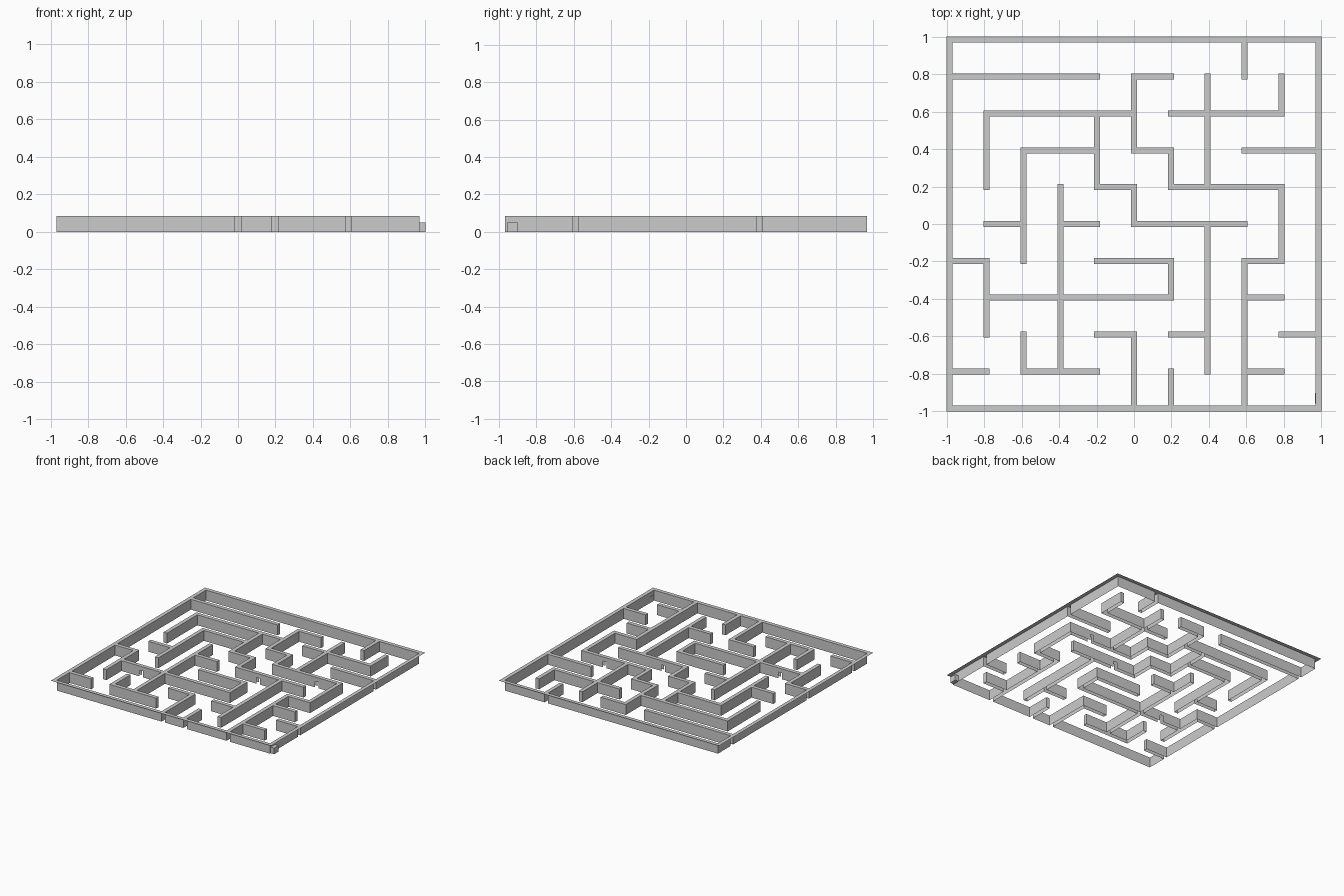
import bpy, bmesh

if "Cube" in bpy.data.objects:
    bpy.data.objects.remove(bpy.data.objects["Cube"])

N, W, H, NOTCH = 10, 0.032, 0.085, 0.05
PITCH = (2 - W) / N

# Grid lines: every wall line has a low and a high edge
lines = []
for i in range(N + 1):
    lines += [-1 + PITCH * i, -1 + PITCH * i + W]

# Horizontal walls: row -> (start node, end node)
rows = {0: [(0, 10)], 1: [(0, 1), (2, 4), (8, 9)], 2: [(4, 5), (6, 7), (9, 10)],
        3: [(1, 6), (8, 9)], 4: [(0, 1), (4, 6), (8, 9)], 5: [(1, 2), (3, 4), (5, 8)],
        6: [(4, 5), (6, 9)], 7: [(2, 4), (5, 6), (8, 10)], 8: [(1, 5), (6, 9)],
        9: [(0, 4), (5, 6)], 10: [(0, 10)]}
# Vertical walls: column -> (start node, end node)
cols = {0: [(0, 10)], 1: [(2, 4), (6, 8)], 2: [(1, 2), (4, 7)], 3: [(1, 6)], 4: [(6, 8)],
        5: [(0, 2), (5, 6), (7, 9)], 6: [(0, 1), (3, 4), (6, 7)], 7: [(1, 5), (6, 9)],
        8: [(0, 4), (9, 10)], 9: [(4, 6), (8, 9)], 10: [(0, 10)]}
filled = set()
for j, spans in rows.items():
    for a, b in spans:
        filled |= {(k, 2 * j) for k in range(2 * a, 2 * b + 1)}
for i, spans in cols.items():
    for a, b in spans:
        filled |= {(2 * i, k) for k in range(2 * a, 2 * b + 1)}
notches = {(4, 6), (12, 10), (16, 12)}   # small openings low in the walls


def finish(bm, name):
    bmesh.ops.remove_doubles(bm, verts=bm.verts, dist=1e-5)
    me = bpy.data.meshes.new(name)
    bm.to_mesh(me)
    bm.free()
    bpy.context.collection.objects.link(bpy.data.objects.new(name, me))


# Maze: hollow walls, open below and open on the outer perimeter
bm = bmesh.new()
for cx, cy in sorted(filled):
    x0, x1, y0, y1 = lines[cx], lines[cx + 1], lines[cy], lines[cy + 1]
    corners = [(x0, y0), (x1, y0), (x1, y1), (x0, y1)]
    bm.faces.new([bm.verts.new((x, y, H)) for x, y in corners])
    for k, (dx, dy) in enumerate([(0, -1), (1, 0), (0, 1), (-1, 0)]):
        n = (cx + dx, cy + dy)
        if n in filled or not all(0 <= c <= 2 * N for c in n):
            continue
        a, b = corners[k], corners[(k + 1) % 4]
        z = NOTCH if (cx, cy) in notches else 0
        bm.faces.new([bm.verts.new(p) for p in
                      ((*a, z), (*b, z), (*b, H), (*a, H))])
finish(bm, "maze_walls")

# Small block under the front right corner
bm = bmesh.new()
bmesh.ops.create_cube(bm, size=1)
for v in bm.verts:
    v.co = (0.983 + v.co.x * 0.034, -0.93 + v.co.y * 0.056, 0.025 + v.co.z * 0.05)
finish(bm, "corner_block")
